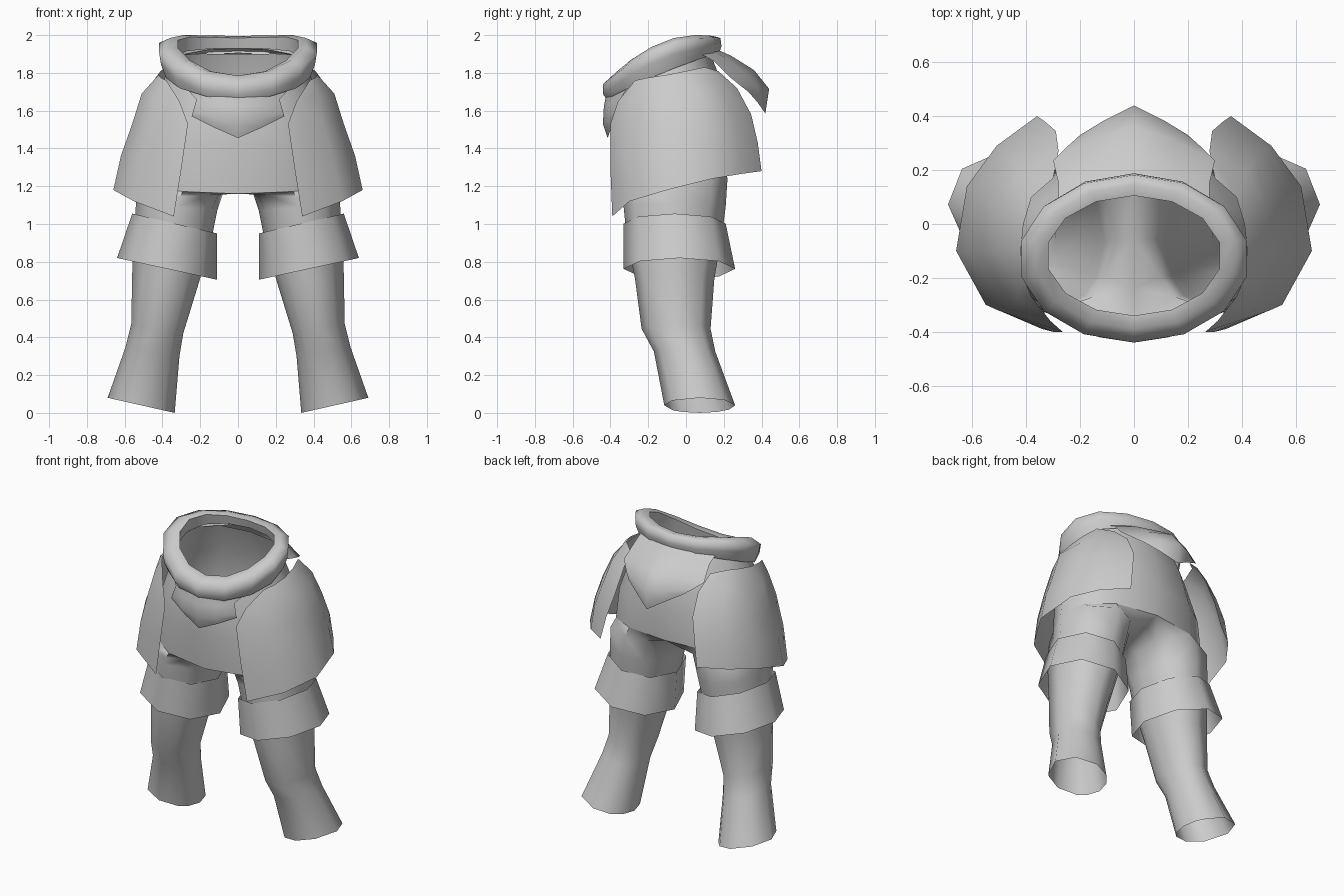
import bpy, bmesh
from math import sin, cos, pi, radians

metal = bpy.data.materials.new("plain_grey")
metal.diffuse_color = (0.6, 0.6, 0.6, 1)


def loft(name, rows, closed=False, mirror=True, angle=60):
    """Skin rows of points with quads; optionally mirror across x = 0."""
    bm = bmesh.new()
    grid = [[bm.verts.new(p) for p in row] for row in rows]
    for a, b in zip(grid, grid[1:]):
        n = len(a)
        for i in range(n if closed else n - 1):
            j = (i + 1) % n
            bm.faces.new((a[i], a[j], b[j], b[i]))
    bmesh.ops.remove_doubles(bm, verts=bm.verts, dist=0.0005)
    if mirror:
        geom = bm.verts[:] + bm.edges[:] + bm.faces[:]
        bmesh.ops.mirror(bm, geom=geom, axis='X', merge_dist=0.001)
        bmesh.ops.remove_doubles(bm, verts=bm.verts, dist=0.0005)
    bmesh.ops.recalc_face_normals(bm, faces=bm.faces)
    me = bpy.data.meshes.new(name)
    bm.to_mesh(me)
    bm.free()
    me.materials.append(metal)
    ob = bpy.data.objects.new(name, me)
    bpy.context.collection.objects.link(ob)
    bpy.context.view_layer.objects.active = ob
    ob.select_set(True)
    bpy.ops.object.shade_smooth_by_angle(angle=radians(angle))
    ob.select_set(False)
    return ob


def blend(s, front, side, back):
    """Curve through front (s=-1), side (s=0) and back (s=1) values."""
    return side + s * (back - front) / 2 + s * s * ((back + front) / 2 - side)


def half_ring(rx, yf, yb, zf, zs, zb, n=7):
    """Half waist ring from front centre around the side to back centre."""
    pts = []
    for i in range(n):
        a = -pi / 2 + pi * i / (n - 1)
        s = sin(a)
        x = 0 if i in (0, n - 1) else rx * max(cos(a), 0) ** 0.85
        pts.append((x, (yf + yb) / 2 + s * (yb - yf) / 2, blend(s, zf, zs, zb)))
    return pts


def leg_ring(x0, x1, y0, y1, z0, z1, angles, rise=0):
    """Leg ring inside a box, tilted from z0 (inner) to z1 (outer)."""
    pts = []
    for d in angles:
        c, s = cos(radians(d)), sin(radians(d))
        pts.append(((x0 + x1) / 2 + c * (x1 - x0) / 2,
                    (y0 + y1) / 2 + s * (y1 - y0) / 2,
                    (z0 + z1) / 2 + c * (z1 - z0) / 2 + s * rise))
    return pts


# pelvis, crotch saddle rising to the back, and both legs
LEG = (-130, -90, -50, 0, 45, 90, 125, 150, 180, 210)
hem = half_ring(0.53, -0.36, 0.225, 1.16, 1.24, 1.30)
crotch = [(0, 0.12, 1.27), (0, -0.06, 1.22), (0, -0.24, 1.175)]
legs = [hem + crotch] + [leg_ring(*r) for r in (
    (0.07, 0.535, -0.335, 0.22, 1.19, 1.20, LEG, 0.05),
    (0.11, 0.54, -0.33, 0.21, 1.07, 1.11, LEG),
    (0.14, 0.55, -0.315, 0.19, 0.92, 0.96, LEG),
    (0.21, 0.56, -0.27, 0.15, 0.68, 0.74, LEG),
    (0.29, 0.565, -0.235, 0.13, 0.42, 0.47, LEG),
    (0.31, 0.595, -0.17, 0.155, 0.30, 0.35, LEG),
    (0.335, 0.69, -0.115, 0.26, 0.00, 0.08, LEG))]
loft("legs", legs, closed=True)
loft("pelvis", [half_ring(0.36, -0.36, 0.13, 1.70, 1.86, 1.90),
                half_ring(0.42, -0.385, 0.2, 1.58, 1.68, 1.72),
                half_ring(0.50, -0.385, 0.235, 1.40, 1.46, 1.50), hem])

# flared bands above the knees
BAND = range(0, 360, 45)
loft("knee_band", [leg_ring(0.11, 0.56, -0.33, 0.21, 0.95, 1.055, BAND),
                   leg_ring(0.11, 0.64, -0.33, 0.26, 0.705, 0.82, BAND)], closed=True)

# tilted waist belt: rx, front y, back y, then front, side and back heights
belt = []
for rx, yf, yb, zf, zs, zb in ((0.345, -0.36, 0.12, 1.69, 1.86, 1.93),
                               (0.325, -0.34, 0.105, 1.785, 1.955, 1.985),
                               (0.37, -0.39, 0.145, 1.785, 1.965, 1.995),
                               (0.428, -0.44, 0.182, 1.74, 1.935, 1.985),
                               (0.418, -0.438, 0.188, 1.685, 1.875, 1.94),
                               (0.39, -0.42, 0.175, 1.66, 1.80, 1.905)):
    ring = []
    for i in range(14):
        a = -pi / 2 + 2 * pi * i / 14
        s = sin(a)
        ring.append((rx * cos(a), (yf + yb) / 2 + s * (yb - yf) / 2,
                     min(2.0, blend(s, zf, zs, zb))))
    belt.append(ring)
loft("belt", belt, closed=True, mirror=False, angle=75)

# pointed front flap under the belt
loft("front_flap", [
    [(0, -0.42, 1.70), (0.15, -0.385, 1.72), (0.36, -0.25, 1.81)],
    [(0, -0.435, 1.62), (0.13, -0.41, 1.63), (0.22, -0.35, 1.66)],
    [(0, -0.44, 1.53), (0.13, -0.42, 1.56), (0.24, -0.365, 1.59)],
    [(0, -0.415, 1.455), (0.125, -0.395, 1.51), (0.245, -0.36, 1.57)]])

# pointed back flap flaring outwards
loft("back_flap", [
    [(0, 0.15, 1.93), (0.15, 0.13, 1.925), (0.28, 0.08, 1.90)],
    [(0, 0.24, 1.89), (0.15, 0.21, 1.88), (0.28, 0.15, 1.86)],
    [(0, 0.36, 1.815), (0.15, 0.31, 1.80), (0.30, 0.235, 1.775)],
    [(0, 0.44, 1.715), (0.11, 0.385, 1.72), (0.25, 0.285, 1.735)],
    [(0, 0.42, 1.585), (0.10, 0.378, 1.645), (0.20, 0.33, 1.70)]], angle=80)

# hip plates wrapping each thigh, rows from top to bottom
loft("hip_plate", [
    [(0.38, -0.27, 1.76), (0.41, -0.20, 1.775), (0.42, -0.10, 1.79),
     (0.41, 0.0, 1.81), (0.38, 0.10, 1.83), (0.30, 0.17, 1.81)],
    [(0.31, -0.36, 1.65), (0.43, -0.27, 1.68), (0.51, -0.10, 1.69),
     (0.49, 0.07, 1.70), (0.42, 0.19, 1.72), (0.28, 0.27, 1.72)],
    [(0.265, -0.40, 1.53), (0.45, -0.32, 1.53), (0.56, -0.10, 1.53),
     (0.545, 0.11, 1.55), (0.45, 0.25, 1.57), (0.29, 0.345, 1.58)],
    [(0.30, -0.40, 1.29), (0.505, -0.32, 1.33), (0.62, -0.10, 1.36),
     (0.59, 0.13, 1.40), (0.49, 0.28, 1.42), (0.33, 0.38, 1.43)],
    [(0.34, -0.39, 1.04), (0.55, -0.30, 1.12), (0.66, -0.10, 1.18),
     (0.62, 0.14, 1.24), (0.51, 0.29, 1.265), (0.36, 0.40, 1.28)]])
